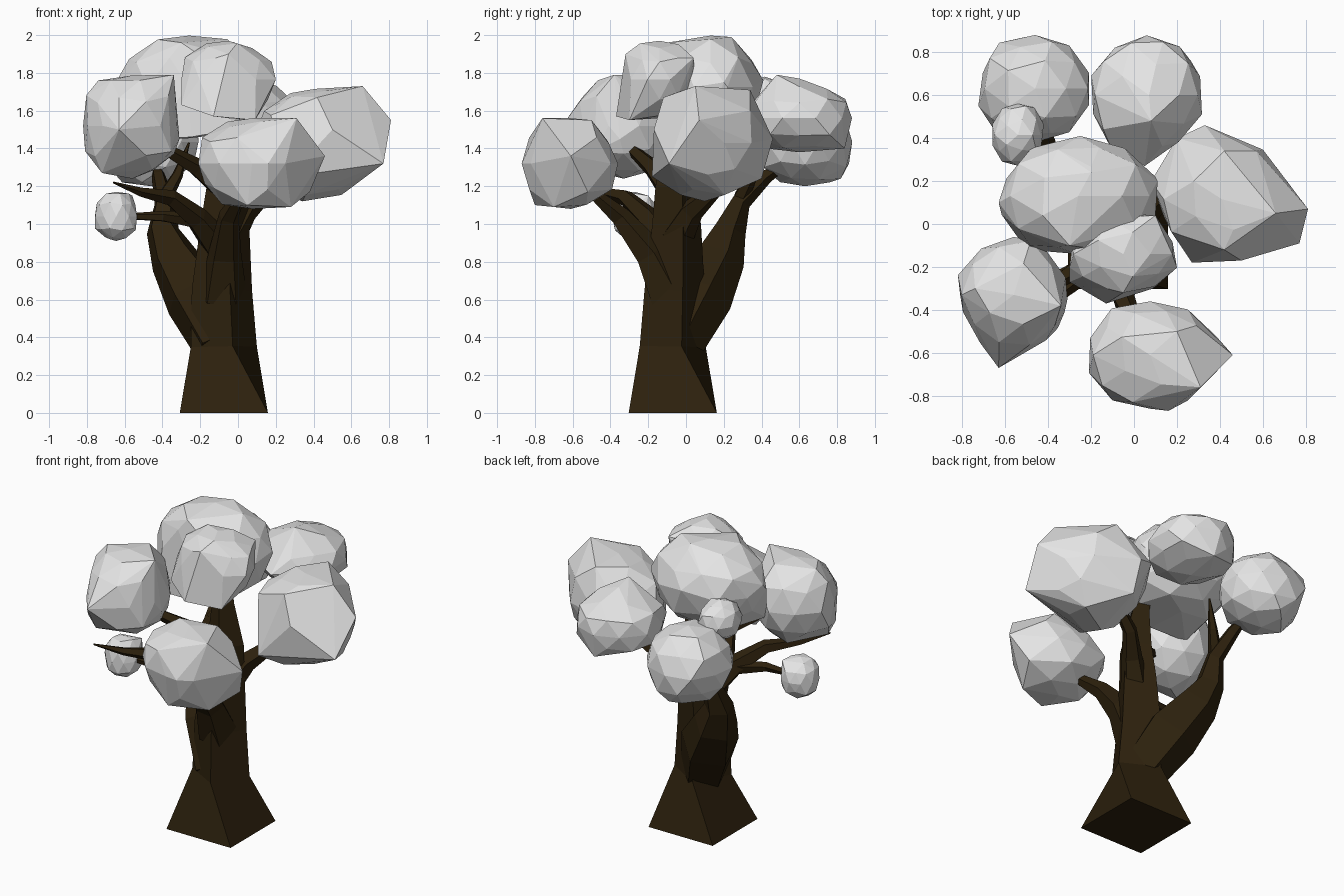
import bpy, bmesh, math, random
from mathutils import Vector

if "Cube" in bpy.data.objects:
    bpy.data.objects.remove(bpy.data.objects["Cube"])

random.seed(4)


def material(name, rgb):
    m = bpy.data.materials.new(name)
    m.diffuse_color = (*rgb, 1)
    m.use_nodes = True
    m.node_tree.nodes["Principled BSDF"].inputs["Base Color"].default_value = m.diffuse_color
    return m


BARK = material("dark_brown_bark", (0.026, 0.015, 0.004))
LEAF = material("pale_grey_leaves", (0.78, 0.78, 0.78))


def finish(name, bm, mat):
    bmesh.ops.recalc_face_normals(bm, faces=bm.faces)
    me = bpy.data.meshes.new(name)
    bm.to_mesh(me)
    bm.free()
    me.materials.append(mat)
    ob = bpy.data.objects.new(name, me)
    bpy.context.collection.objects.link(ob)


def limb(name, path, sides=5, angles=None):
    """Faceted tapering tube through (x, y, z, radius) points."""
    bm = bmesh.new()
    pts = [Vector(p[:3]) for p in path]
    rings = []
    for i, p in enumerate(path):
        tangent = pts[min(i + 1, len(pts) - 1)] - pts[max(i - 1, 0)]
        rot = Vector((0, 0, 1)).rotation_difference(tangent)
        a0 = math.radians(angles[i] if angles else 15)
        ring = []
        for k in range(sides):
            a = a0 + math.tau * k / sides
            ring.append(bm.verts.new(pts[i] + rot @ Vector((math.cos(a), math.sin(a), 0)) * p[3]))
        rings.append(ring)
    for r, s in zip(rings, rings[1:]):
        for k in range(sides):
            j = (k + 1) % sides
            bm.faces.new((r[k], r[j], s[j], s[k]))
    bm.faces.new(rings[0][::-1])
    bm.faces.new(rings[-1])
    finish(name, bm, BARK)


def clump(name, lo, hi, corners=()):
    """Irregular faceted leaf clump filling a box, with extra protruding corners."""
    lo, hi = Vector(lo), Vector(hi)
    mid, half = (lo + hi) / 2, (hi - lo) / 2
    bm = bmesh.new()
    bmesh.ops.create_icosphere(bm, subdivisions=2, radius=1)
    for v in bm.verts:
        q = v.co.normalized() * random.uniform(0.95, 1.1)
        v.co = mid + Vector([half[i] * max(-1, min(1, q[i])) for i in range(3)])
    bmesh.ops.delete(bm, geom=bm.edges[:], context='EDGES_FACES')
    for c in corners:
        bm.verts.new(c)
    bmesh.ops.convex_hull(bm, input=bm.verts[:])
    loose = [v for v in bm.verts if not v.link_faces]
    bmesh.ops.delete(bm, geom=loose, context='VERTS')
    bmesh.ops.dissolve_limit(bm, angle_limit=math.radians(5), verts=bm.verts[:], edges=bm.edges[:])
    finish(name, bm, LEAF)


# Trunk: square foot twisting into the main stem
limb("trunk", [(-.075, -.07, 0, .33), (-.075, -.07, .35, .181), (-.085, -.06, .65, .165),
               (-.07, -.05, .98, .135), (-.055, -.05, 1.2, .115), (-.08, -.04, 1.45, .07),
               (-.1, .02, 1.6, .03)], 4, [45, 15, 15, 15, 15, 15, 15])

# Limbs
limb("back_limb", [(-.09, -.06, .36, .15), (-.22, .07, .62, .18), (-.34, .18, .82, .135),
                   (-.40, .23, .97, .09), (-.39, .29, 1.12, .055), (-.42, .42, 1.25, .04),
                   (-.44, .56, 1.34, .015)])
limb("back_twig", [(-.39, .29, 1.14, .045), (-.32, .35, 1.26, .03), (-.26, .39, 1.43, .006)])
limb("front_limb", [(-.08, -.08, .62, .13), (-.07, -.19, .84, .09), (-.05, -.35, 1.04, .055),
                    (.02, -.5, 1.17, .03)])
limb("left_limb", [(-.1, -.08, .88, .09), (-.22, -.2, 1.03, .065), (-.36, -.32, 1.14, .045),
                   (-.52, -.45, 1.17, .025), (-.66, -.56, 1.22, .005)])
limb("left_low_twig", [(-.24, -.2, 1.02, .045), (-.4, -.27, 1.04, .03), (-.6, -.27, 1.04, .015)])
limb("left_high_limb", [(-.06, -.08, 1.17, .07), (-.22, -.18, 1.3, .05), (-.36, -.27, 1.38, .035),
                        (-.5, -.34, 1.45, .02)])
limb("right_limb", [(-.05, -.05, .93, .09), (.04, .03, 1.07, .065), (.15, .14, 1.17, .045),
                    (.32, .2, 1.3, .03)])

# Leaf clumps
clump("leaves_top", (-.62, -.14, 1.45), (.1, .4, 2.0),
      [(-.5, -.12, 1.45), (-.25, -.14, 1.46), (-.02, -.13, 1.5), (-.2, .24, 1.99),
       (-.3, -.1, 1.96), (-.25, .41, 1.76), (-.63, .1, 1.78), (.11, .2, 1.75)])
clump("leaves_top_front", (-.3, -.33, 1.56), (.2, .05, 1.97),
      [(-.3, -.27, 1.63), (-.13, -.37, 1.57), (.09, -.3, 1.55), (-.05, -.32, 1.9), (.1, .04, 1.88)])
clump("leaves_left", (-.82, -.6, 1.24), (-.3, -.06, 1.8),
      [(-.63, -.67, 1.5), (-.34, -.38, 1.79), (-.72, -.45, 1.27), (-.74, -.3, 1.76),
       (-.31, -.35, 1.45)])
clump("leaves_front", (-.21, -.86, 1.08), (.36, -.36, 1.56),
      [(.46, -.61, 1.36), (.31, -.76, 1.56), (.38, -.52, 1.17), (.05, -.8, 1.1), (.16, -.87, 1.32),
       (.2, -.5, 1.55), (.28, -.7, 1.09)])
clump("leaves_right", (.11, -.15, 1.13), (.71, .38, 1.73),
      [(.81, .07, 1.55), (.77, -.09, 1.32), (.27, -.18, 1.25), (.33, .46, 1.45), (.57, .34, 1.6),
       (.08, .2, 1.45), (.42, .34, 1.71), (.42, -.12, 1.67), (.34, .1, 1.12), (.34, .4, 1.24),
       (.66, .05, 1.73), (.2, .4, 1.5), (.5, -.17, 1.5)])
clump("leaves_back_left", (-.73, .38, 1.2), (-.19, .88, 1.67),
      [(-.45, .82, 1.24), (-.45, .87, 1.4)])
clump("leaves_back_right", (-.2, .32, 1.38), (.32, .88, 1.74),
      [(.05, .27, 1.55), (.08, .48, 1.79), (.08, .84, 1.4), (.07, .6, 1.77)])
clump("leaves_small_low", (-.76, -.39, .91), (-.53, -.15, 1.17), [(-.68, -.3, .92), (-.56, -.2, 1.15)])
clump("leaves_small_back", (-.66, .27, 1.52), (-.42, .56, 1.78))
